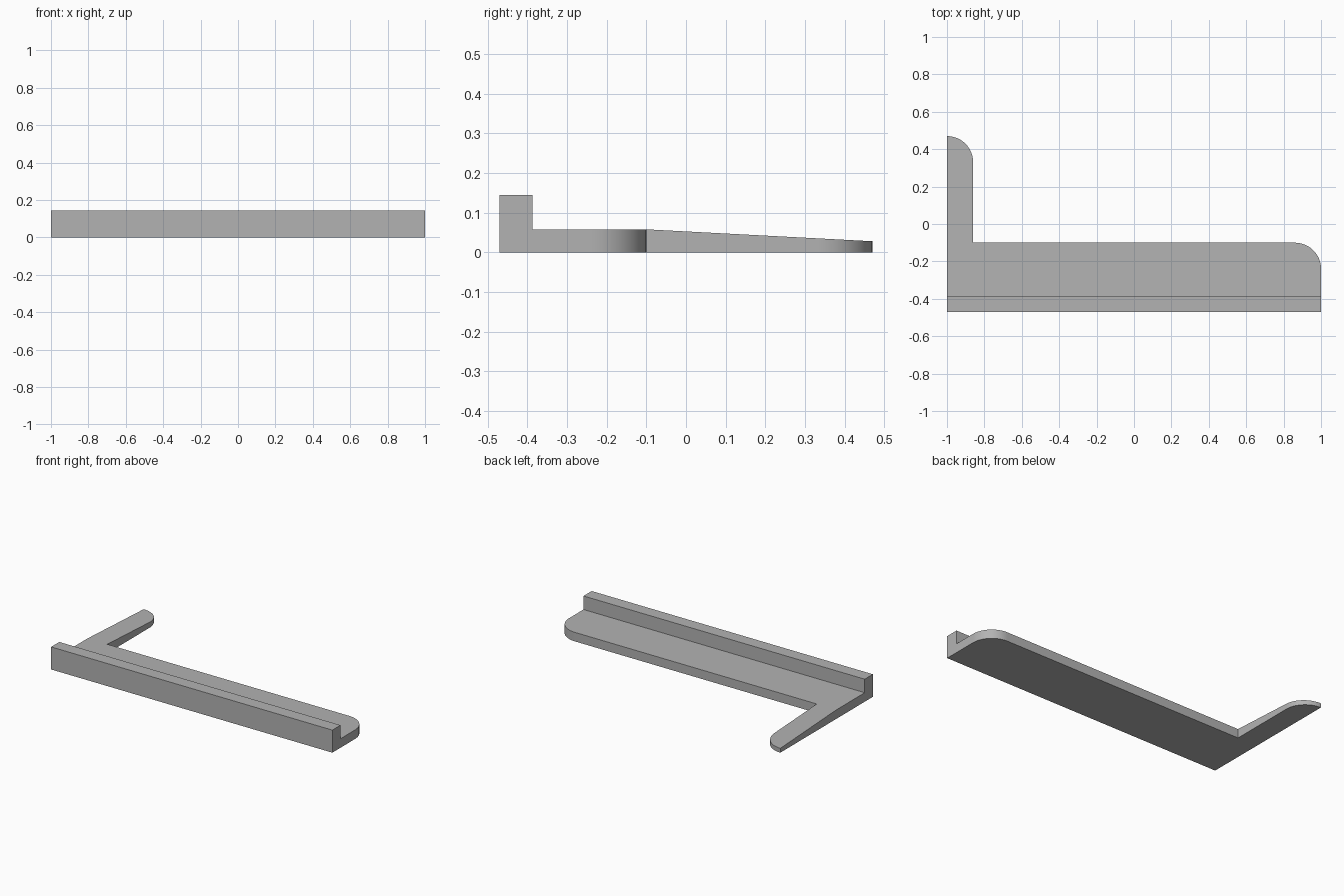
import bpy
import bmesh
from math import sin, cos, pi, radians

cube = bpy.data.objects.get("Cube")
if cube:
    bpy.data.objects.remove(cube, do_unlink=True)

# Main dimensions
LEFT, RIGHT = -1.0, 1.0
FRONT, STEP, SHELF_BACK, ARM_BACK = -0.47, -0.387, -0.1, 0.47
ARM_SIDE = -0.86
RADIUS = 0.14
SHELF_H, LIP_H, TIP_H = 0.058, 0.145, 0.028
SEGMENTS = 20

grey = bpy.data.materials.new("plain grey")
grey.use_nodes = True
colour = (0.45, 0.45, 0.45, 1)
grey.diffuse_color = colour
grey.node_tree.nodes["Principled BSDF"].inputs["Base Color"].default_value = colour


def rounded_corner(x, y):
    """Quarter circle from the right side round to the back."""
    steps = [pi / 2 * i / SEGMENTS for i in range(SEGMENTS + 1)]
    return [(x - RADIUS + RADIUS * cos(a), y - RADIUS + RADIUS * sin(a)) for a in steps]


bm = bmesh.new()


def footprint(points):
    return bm.faces.new([bm.verts.new((x, y, 0)) for x, y in points])


# Footprints of the lip, the shelf and the arm, joined along shared edges
footprint([(LEFT, FRONT), (RIGHT, FRONT), (RIGHT, STEP), (LEFT, STEP)])
footprint([(LEFT, STEP), (RIGHT, STEP)] + rounded_corner(RIGHT, SHELF_BACK)
          + [(ARM_SIDE, SHELF_BACK), (LEFT, SHELF_BACK)])
footprint([(LEFT, SHELF_BACK), (ARM_SIDE, SHELF_BACK)]
          + rounded_corner(ARM_SIDE, ARM_BACK))
bmesh.ops.remove_doubles(bm, verts=bm.verts, dist=0.0001)


def raise_faces(faces, height, keep):
    """Extrude faces upward and return the new top faces."""
    result = bmesh.ops.extrude_face_region(bm, geom=faces, use_keep_orig=keep)["geom"]
    verts = [g for g in result if isinstance(g, bmesh.types.BMVert)]
    bmesh.ops.translate(bm, verts=verts, vec=(0, 0, height))
    return [g for g in result if isinstance(g, bmesh.types.BMFace)]


# Flat slab, then the lip along the front
tops = raise_faces(bm.faces[:], SHELF_H, True)
lip = [f for f in tops if f.calc_center_median().y < STEP]
raise_faces(lip, LIP_H - SHELF_H, False)

# Taper the arm toward its tip
for v in bm.verts:
    if v.co.z > 0 and v.co.y > SHELF_BACK:
        t = (v.co.y - SHELF_BACK) / (ARM_BACK - SHELF_BACK)
        v.co.z = SHELF_H + (TIP_H - SHELF_H) * t

# Merge flat neighbours
bmesh.ops.dissolve_limit(bm, angle_limit=radians(0.5), verts=bm.verts, edges=bm.edges)
bmesh.ops.recalc_face_normals(bm, faces=bm.faces)

# Smooth only the rounded walls
for f in bm.faces:
    f.smooth = True
for e in bm.edges:
    walls = all(abs(f.normal.z) < 0.1 for f in e.link_faces)
    e.smooth = walls and e.calc_face_angle(pi) < radians(20)

mesh = bpy.data.meshes.new("stepped_bracket")
bm.to_mesh(mesh)
bm.free()
mesh.materials.append(grey)
bracket = bpy.data.objects.new("stepped_bracket", mesh)
bpy.context.collection.objects.link(bracket)
